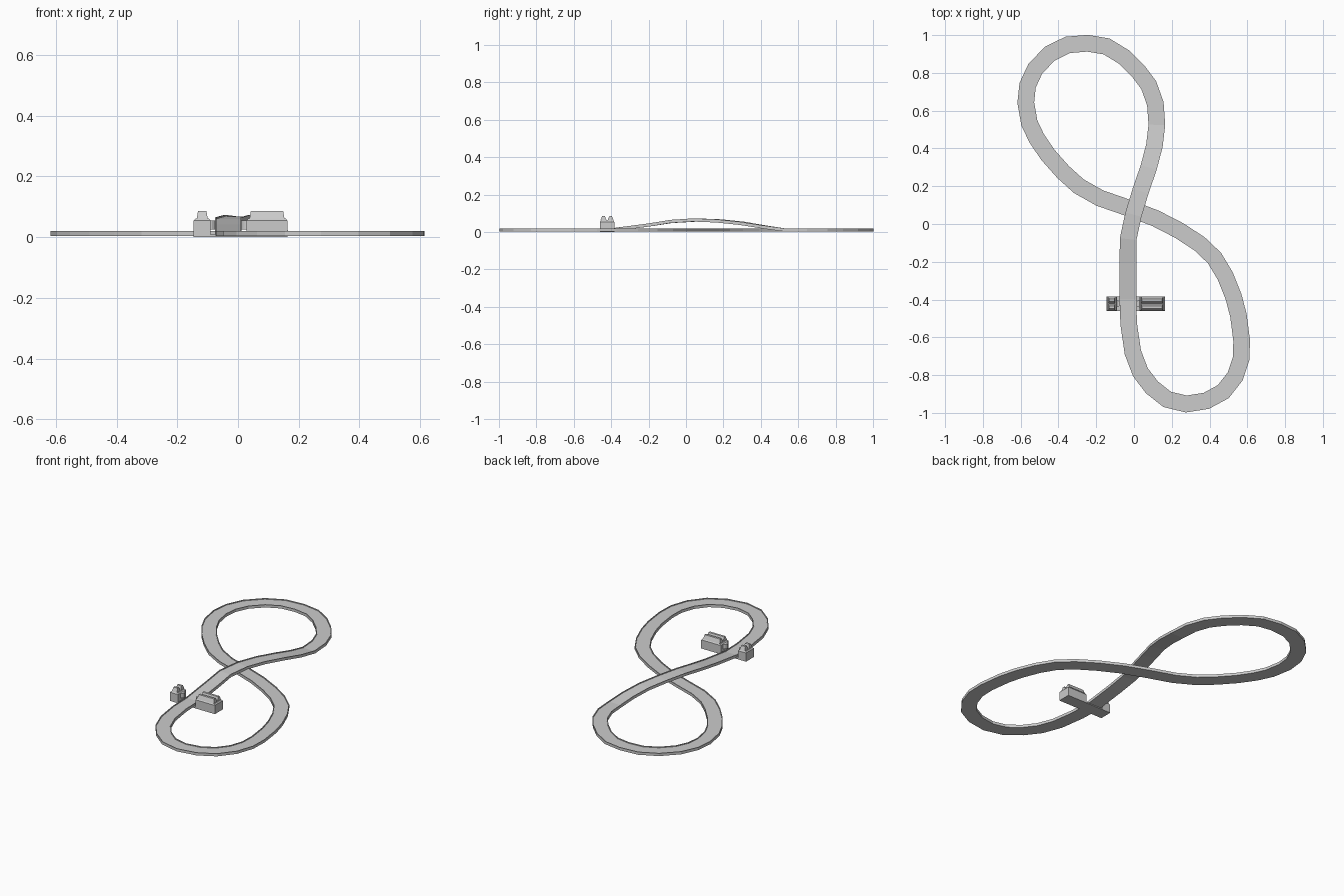
import bpy, bmesh, math
from mathutils import Vector

if "Cube" in bpy.data.objects:
    bpy.data.objects.remove(bpy.data.objects["Cube"])

# Centre line of the figure-eight
PATH = [(-.032, -.2), (-.032, -.4), (-.028, -.53), (-.006, -.68), (.034, -.785), (.095, -.865),
        (.175, -.928), (.276, -.953), (.383, -.936), (.472, -.888), (.535, -.808), (.567, -.714),
        (.57, -.617), (.553, -.485), (.527, -.385), (.483, -.275), (.426, -.18), (.347, -.105),
        (.24, -.035), (.114, .03), (-.03, .085), (-.18, .137), (-.292, .2), (-.375, .275),
        (-.455, .365), (-.515, .453), (-.554, .535), (-.573, .643), (-.563, .735), (-.522, .823),
        (-.445, .902), (-.352, .948), (-.246, .957), (-.145, .94), (-.055, .885), (.022, .81),
        (.078, .735), (.113, .637), (.121, .525), (.108, .415), (.078, .3), (.035, .175),
        (-.003, .05), (-.031, -.08)]
# Bridge lift by path index
LIFT = {39: .016, 40: .035, 41: .048, 42: .053, 43: .045, 0: .026}
# Track section: (sideways, height), a shallow channel with thin lips
SECTION = [(-.044, .003), (.044, .003), (.044, .02), (.039, .02), (.039, .015),
           (-.039, .015), (-.039, .02), (-.044, .02)]


def finish(name, bm):
    bmesh.ops.recalc_face_normals(bm, faces=bm.faces)
    me = bpy.data.meshes.new(name)
    bm.to_mesh(me)
    bm.free()
    ob = bpy.data.objects.new(name, me)
    bpy.context.collection.objects.link(ob)
    return ob


def bridge_loops(bm, a, b):
    for i in range(len(a)):
        j = (i + 1) % len(a)
        bm.faces.new((a[i], a[j], b[j], b[i]))


def track():
    bm = bmesh.new()
    pts = [Vector(p) for p in PATH]
    rings = []
    for i, p in enumerate(pts):
        d0 = (p - pts[i - 1]).normalized()
        d1 = (pts[(i + 1) % len(pts)] - p).normalized()
        t = (d0 + d1).normalized()
        n = Vector((-t.y, t.x)) / t.dot(d1)
        z = LIFT.get(i, 0)
        rings.append([bm.verts.new((p.x + n.x * s, p.y + n.y * s, z + h)) for s, h in SECTION])
    for i in range(len(rings)):
        bridge_loops(bm, rings[i - 1], rings[i])
    finish("track", bm)


def block(name, x, y, z, inset=(0, 0)):
    """Box from ranges, its top pulled in by inset."""
    bm = bmesh.new()
    loops = []
    for h, ix, iy in ((z[0], 0, 0), (z[1], *inset)):
        loops.append([bm.verts.new((a, b, h)) for a, b in (
            (x[0] + ix, y[0] + iy), (x[1] - ix, y[0] + iy),
            (x[1] - ix, y[1] - iy), (x[0] + ix, y[1] - iy))])
    bridge_loops(bm, *loops)
    bm.faces.new(loops[0])
    bm.faces.new(loops[1])
    return finish(name, bm)


def wheel(name, x):
    bm = bmesh.new()
    bmesh.ops.create_cone(bm, cap_ends=True, segments=16, radius1=.019, radius2=.019, depth=.03)
    ob = finish(name, bm)
    ob.location = (x, Y, .04)


Y = -.422


def housing(side, x0, x1):
    # body with a sloped shoulder, and two ridges along the roof
    block(side + "_body", (x0, x1), (Y - .039, Y + .039), (0, .054))
    block(side + "_shoulder", (x0, x1), (Y - .039, Y + .039), (.054, .061), (.006, .006))
    for k, s in (("front", -1), ("back", 1)):
        c = Y + s * .019
        block(f"{side}_{k}_ridge", (x0 + .01, x1 - .01), (c - .017, c + .017), (.061, .085), (.004, .010))


track()
# Base running under the track between both housings
block("base", (-.146, .163), (Y - .039, Y + .039), (0, .008))
housing("left", -.146, -.09)
housing("right", .028, .163)
# Drive wheels facing the track
wheel("left_wheel", -.093)
wheel("right_wheel", .029)
